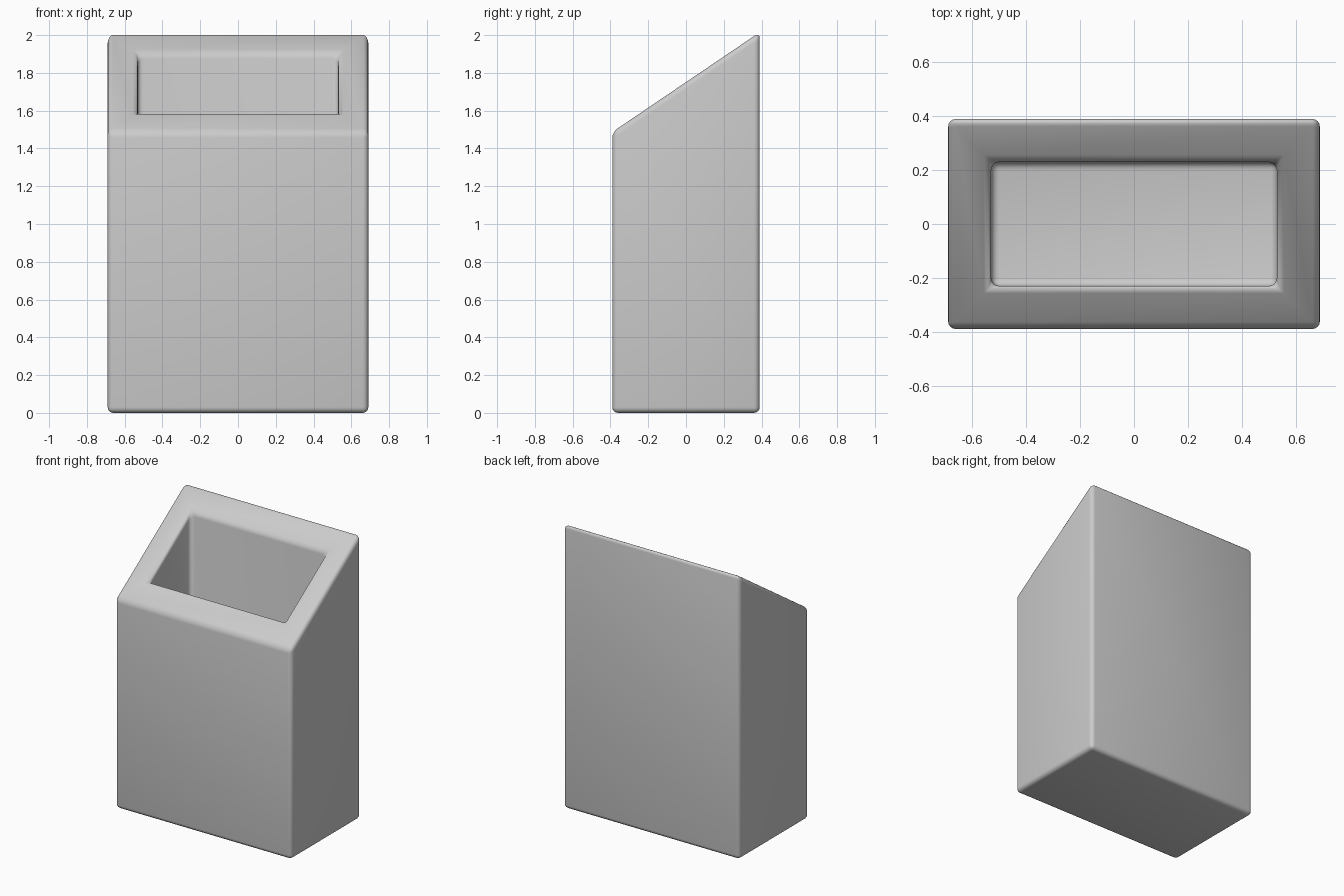
import bpy
import bmesh
import math

cube = bpy.data.objects.get("Cube")
if cube:
    bpy.data.objects.remove(cube, do_unlink=True)

HALF_X, HALF_Y = 0.69, 0.39
WALL = 0.16
FRONT_Z, BACK_Z = 1.487, 2.015


def rim_z(y):
    """Height of the slanted top at depth y."""
    return FRONT_Z + (BACK_Z - FRONT_Z) * (y + HALF_Y) / (2 * HALF_Y)


# Grey material
grey = bpy.data.materials.new("light_grey")
grey.use_nodes = True
colour = (0.6, 0.6, 0.6, 1)
grey.diffuse_color = colour
grey.node_tree.nodes["Principled BSDF"].inputs["Base Color"].default_value = colour

# Outer block with a slanted top
bm = bmesh.new()
bmesh.ops.create_cube(bm, size=2)
for v in bm.verts:
    v.co.x *= HALF_X
    v.co.y *= HALF_Y
    v.co.z = rim_z(v.co.y) if v.co.z > 0 else 0
bm.normal_update()

# Rectangular opening with upright walls
top = max(bm.faces, key=lambda f: f.normal.z)
bmesh.ops.inset_region(bm, faces=[top], thickness=0.05)
for v in top.verts:
    v.co.x = math.copysign(HALF_X - WALL, v.co.x)
    v.co.y = math.copysign(HALF_Y - WALL, v.co.y)
    v.co.z = rim_z(v.co.y)

# Cavity sunk to a flat floor
result = bmesh.ops.extrude_face_region(bm, geom=[top])
if top.is_valid:
    bmesh.ops.delete(bm, geom=[top], context="FACES_ONLY")
for v in result["geom"]:
    if isinstance(v, bmesh.types.BMVert):
        v.co.z = WALL
bmesh.ops.recalc_face_normals(bm, faces=bm.faces)

mesh = bpy.data.meshes.new("bin_body")
bm.to_mesh(mesh)
bm.free()
mesh.materials.append(grey)
body = bpy.data.objects.new("bin_body", mesh)
bpy.context.collection.objects.link(body)

# Soft rounded edges
bevel = body.modifiers.new("rounded_edges", "BEVEL")
bevel.width = 0.03
bevel.segments = 4
bevel.limit_method = "ANGLE"
bevel.angle_limit = math.radians(30)

bpy.context.view_layer.objects.active = body
body.select_set(True)
bpy.ops.object.shade_smooth()
